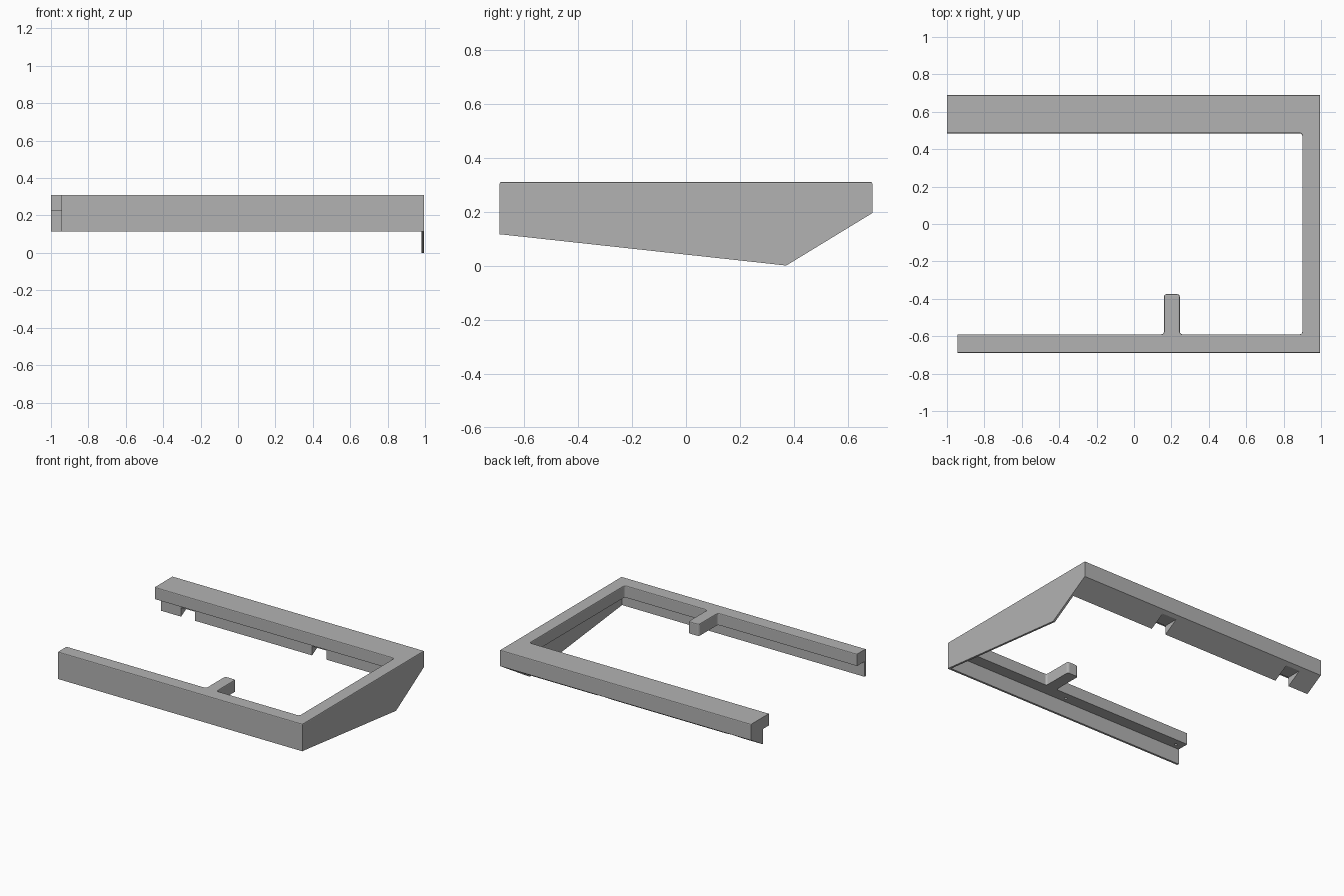
import bpy
import bmesh
from mathutils import Matrix, Vector

cube = bpy.data.objects.get("Cube")
if cube:
    bpy.data.objects.remove(cube, do_unlink=True)

grey = bpy.data.materials.new("mid_grey")
grey.use_nodes = True
colour = (0.45, 0.45, 0.45, 1)
grey.diffuse_color = colour
grey.node_tree.nodes["Principled BSDF"].inputs["Base Color"].default_value = colour

TOP, LEDGE, SKIRT = 0.31, 0.225, 0.115   # heights of rail top, rail underside, skirt bottom
LEFT, FRONT, BACK = 0.995, -0.69, 0.69   # outer faces
WALL = 0.015


def add_object(name, bm):
    bmesh.ops.recalc_face_normals(bm, faces=bm.faces)
    mesh = bpy.data.meshes.new(name)
    bm.to_mesh(mesh)
    bm.free()
    mesh.materials.append(grey)
    obj = bpy.data.objects.new(name, mesh)
    bpy.context.collection.objects.link(obj)
    return obj


def prism(bm, points, place, step):
    """Extrude a 2D outline by the vector step."""
    face = bm.faces.new([bm.verts.new(place(a, b)) for a, b in points])
    new = bmesh.ops.extrude_face_region(bm, geom=[face])["geom"]
    bmesh.ops.translate(bm, vec=Vector(step),
                        verts=[v for v in new if isinstance(v, bmesh.types.BMVert)])


# Flat three-sided rail with the short tab
outline = [(-0.945, FRONT), (LEFT, FRONT), (LEFT, BACK), (-1, BACK),
           (-1, 0.485), (0.9, 0.485), (0.9, -0.59), (0.245, -0.59),
           (0.245, -0.375), (0.16, -0.375), (0.16, -0.59), (-0.945, -0.59)]
bm = bmesh.new()
prism(bm, outline, lambda x, y: (x, y, LEDGE), (0, 0, TOP - LEDGE))
corners = [e for e in bm.edges
           if abs(e.verts[0].co.z - e.verts[1].co.z) > 0.01 and abs(e.verts[0].co.x) < 0.92]
bmesh.ops.bevel(bm, geom=corners, offset=0.014, segments=3, profile=0.5, affect='EDGES')
rim = [e for e in bm.edges
       if all(v.co.z > TOP - 0.001 for v in e.verts)
       and not all(v.co.x < -0.92 for v in e.verts)]
bmesh.ops.bevel(bm, geom=rim, offset=0.006, segments=2, profile=0.5, affect='EDGES')
rail = add_object("top_rail", bm)

# Small blind holes under the front rail
bm = bmesh.new()
for x in (-0.89, 0.04):
    bmesh.ops.create_cone(bm, cap_ends=True, segments=12, radius1=0.01, radius2=0.01,
                          depth=0.08, matrix=Matrix.Translation((x, -0.64, LEDGE)))
cutter = add_object("hole_cutter", bm)
cutter.hide_render = True
cutter.hide_viewport = True
cut = rail.modifiers.new("holes", 'BOOLEAN')
cut.operation = 'DIFFERENCE'
cut.solver = 'EXACT'
cut.object = cutter

# Thin front skirt
bm = bmesh.new()
prism(bm, [(FRONT, SKIRT), (FRONT + WALL, SKIRT), (FRONT + WALL, LEDGE), (FRONT, LEDGE)],
      lambda y, z: (-0.945, y, z), (LEFT + 0.945, 0, 0))
add_object("front_skirt", bm)

# Side panel with its pointed lower edge
bm = bmesh.new()
prism(bm, [(FRONT + WALL, LEDGE), (FRONT + WALL, SKIRT), (0.36, 0.002), (0.37, 0),
           (0.38, 0.006), (BACK, 0.195), (BACK, LEDGE)],
      lambda y, z: (LEFT - WALL, y, z), (WALL, 0, 0))
add_object("side_panel", bm)

# Sloping back support, with two notches in its lower edge
full = [(BACK, LEDGE), (BACK, 0.195), (0.555, SKIRT), (0.555, LEDGE)]
notched = [(BACK, LEDGE), (BACK, 0.195), (0.665, 0.18), (0.555, 0.18), (0.555, LEDGE)]
stations = [-1, -0.84, -0.73, 0.2, 0.315, LEFT - WALL]
bm = bmesh.new()
for i, (start, end) in enumerate(zip(stations, stations[1:])):
    prism(bm, notched if i % 2 else full,
          lambda y, z: (start, y, z), (end - start, 0, 0))
add_object("back_support", bm)
